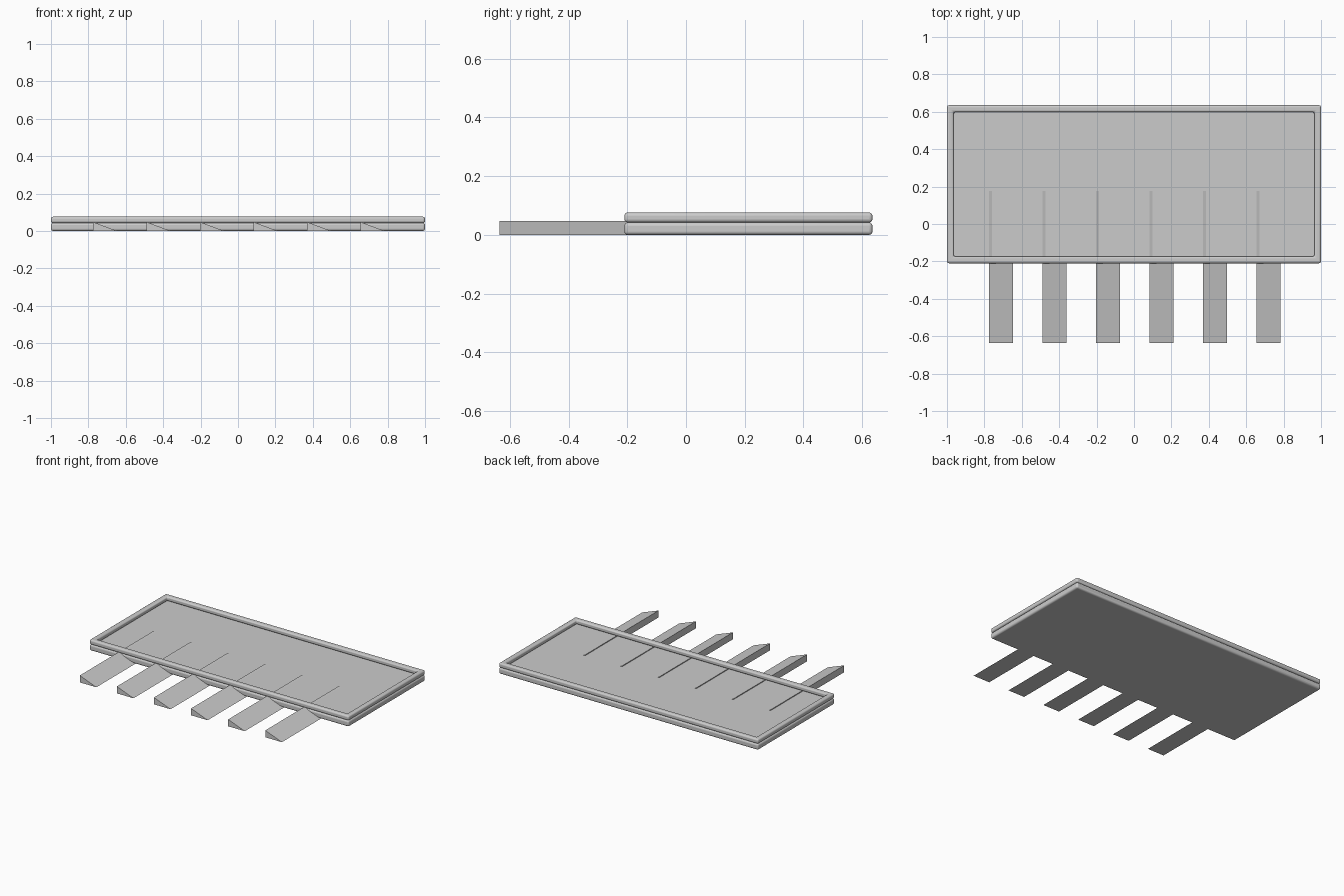
import bpy, bmesh

if "Cube" in bpy.data.objects:
    bpy.data.objects.remove(bpy.data.objects["Cube"])

X, Y0, Y1 = 1.0, -0.21, 0.635      # tray outline
FLOOR, TOP = 0.0425, 0.076         # floor height and rim height


def make(name, verts, faces, bevel=0.0):
    mesh = bpy.data.meshes.new(name)
    mesh.from_pydata(verts, [], faces)
    bm = bmesh.new()
    bm.from_mesh(mesh)
    bmesh.ops.recalc_face_normals(bm, faces=bm.faces)
    bm.to_mesh(mesh)
    bm.free()
    ob = bpy.data.objects.new(name, mesh)
    bpy.context.collection.objects.link(ob)
    if bevel:
        mod = ob.modifiers.new("rounded_edges", 'BEVEL')
        mod.width = bevel
        mod.segments = 4
        mod.limit_method = 'ANGLE'
        bpy.context.view_layer.objects.active = ob
        ob.select_set(True)
        bpy.ops.object.shade_smooth_by_angle(angle=0.6)
        ob.select_set(False)
    return ob


def rect(x, y0, y1, z):
    return [(-x, y0, z), (x, y0, z), (x, y1, z), (-x, y1, z)]


# solid lower slab with rounded edges
sides = [(i, (i + 1) % 4, (i + 1) % 4 + 4, i + 4) for i in range(4)]
make("base_slab", rect(X, Y0, Y1, 0) + rect(X, Y0, Y1, FLOOR),
     [(0, 1, 2, 3), (4, 5, 6, 7)] + sides, 0.012)

# raised rim: four loops joined into a closed rectangular ring
W = 0.036
loops = (rect(X, Y0, Y1, FLOOR) + rect(X, Y0, Y1, TOP)
         + rect(X - W, Y0 + W, Y1 - W, TOP) + rect(X - W, Y0 + W, Y1 - W, FLOOR))
ring = [(a * 4 + i, a * 4 + (i + 1) % 4, (a + 1) % 4 * 4 + (i + 1) % 4, (a + 1) % 4 * 4 + i)
        for a in range(4) for i in range(4)]
make("raised_rim", loops, ring, 0.011)

# six wedge prongs running under the tray, ridges just breaking the floor
for n in range(6):
    x = -0.775 + 0.286 * n
    tri = [(x, 0.0), (x + 0.128, 0.0), (x, 0.048)]
    verts = [(px, y, pz) for y in (-0.635, 0.176) for px, pz in tri]
    make(f"wedge_prong_{n + 1}", verts,
         [(0, 1, 2), (3, 4, 5), (0, 1, 4, 3), (1, 2, 5, 4), (2, 0, 3, 5)])
